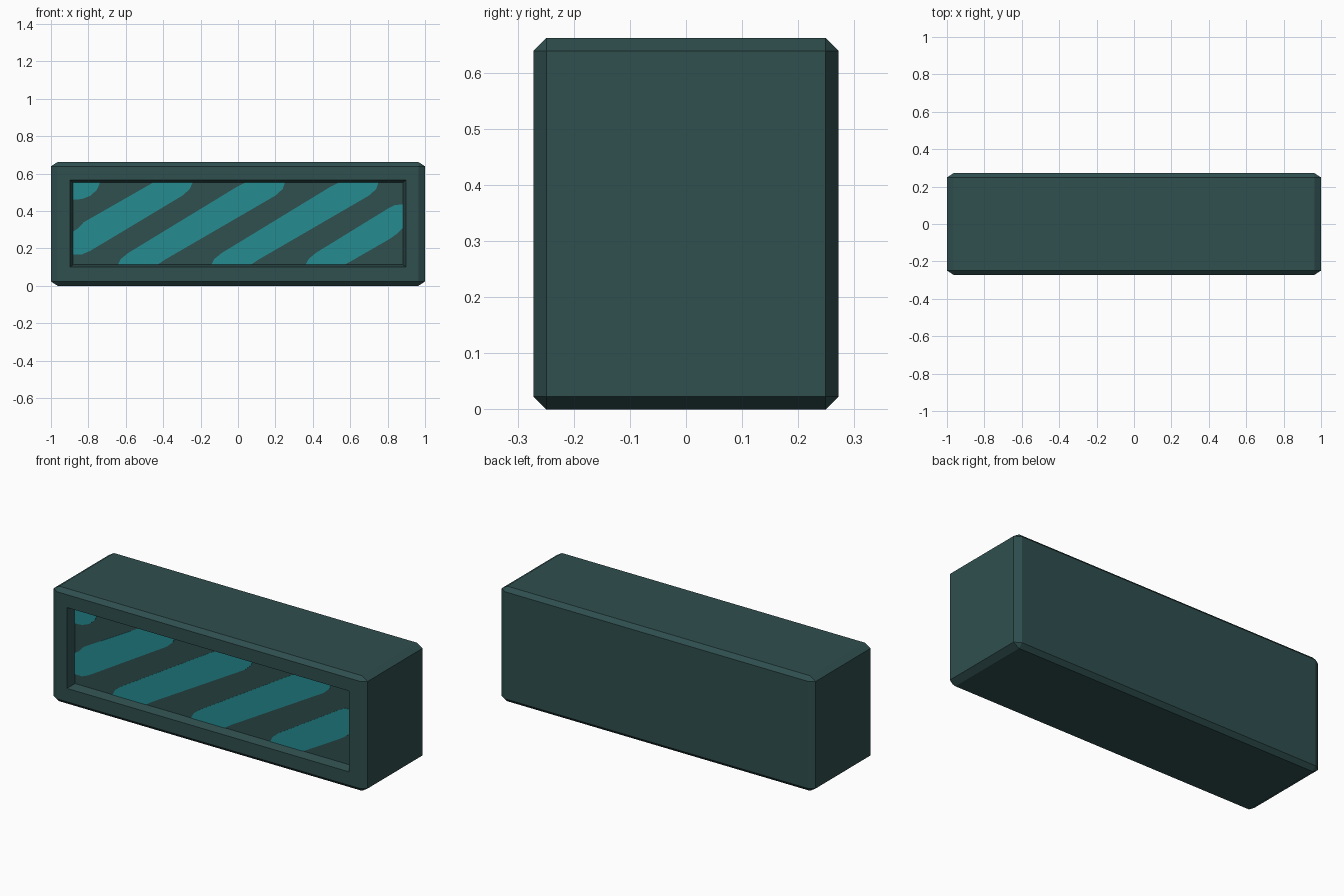
import bpy, bmesh
from mathutils import Matrix, Vector

if "Cube" in bpy.data.objects:
    bpy.data.objects.remove(bpy.data.objects["Cube"])

W, D, H = 2.0, 0.544, 0.662      # overall size
CH, CHX = 0.023, 0.036           # chamfer in y/z and in x
FRONT = -D / 2
FLOOR = FRONT + 0.05             # recessed panel


def material(name, rgb):
    m = bpy.data.materials.new(name)
    m.diffuse_color = (*rgb, 1)
    m.use_nodes = True
    m.node_tree.nodes["Principled BSDF"].inputs["Base Color"].default_value = m.diffuse_color
    return m


def add_object(name, bm, mat):
    bmesh.ops.recalc_face_normals(bm, faces=bm.faces)
    me = bpy.data.meshes.new(name)
    bm.to_mesh(me)
    bm.free()
    me.materials.append(mat)
    ob = bpy.data.objects.new(name, me)
    bpy.context.collection.objects.link(ob)
    return ob


dark = material("dark slate green", (0.029, 0.077, 0.077))
teal = material("bright teal", (0.018, 0.265, 0.285))

# Chamfered casing: bevel evenly, then stretch along x
bm = bmesh.new()
stretch = CHX / CH
bmesh.ops.create_cube(bm, size=1)
bmesh.ops.scale(bm, vec=(W / stretch, D, H), verts=bm.verts)
bmesh.ops.bevel(bm, geom=bm.edges[:], offset=CH, segments=1, affect='EDGES')
bmesh.ops.scale(bm, vec=(stretch, 1, 1), verts=bm.verts)
bmesh.ops.translate(bm, vec=(0, 0, H / 2), verts=bm.verts)

# Recessed front panel: opening, then sloped walls down to the floor
bm.normal_update()
panel = min(bm.faces, key=lambda f: f.calc_center_median().y)
for half, low, high, y in ((0.898, 0.10, 0.565, FRONT),
                           (0.882, 0.113, 0.552, FLOOR)):
    bmesh.ops.inset_individual(bm, faces=[panel], thickness=0.01)
    for v in panel.verts:
        v.co = Vector((half if v.co.x > 0 else -half, y,
                       high if v.co.z > H / 2 else low))
add_object("casing", bm, dark)


# Painted slanted stripes as thin plates on the panel floor
def stripe(name, pts, shift=0.0):
    bm = bmesh.new()
    f = bm.faces.new([bm.verts.new((x + shift, FLOOR - 0.003, z)) for x, z in pts])
    ext = bmesh.ops.extrude_face_region(bm, geom=[f])
    bmesh.ops.translate(bm, vec=(0, 0.004, 0),
                        verts=[g for g in ext["geom"] if isinstance(g, bmesh.types.BMVert)])
    add_object(name, bm, teal)


T, B, L, R = 0.552, 0.113, -0.882, 0.882
full = [(0.04, T), (0.251, T), (0.24, 0.519), (0.203, 0.484), (-0.385, 0.143),
        (-0.43, B), (-0.642, B), (-0.626, 0.144), (-0.588, 0.175), (-0.005, 0.53)]
stripe("stripe_middle_left", full)
stripe("stripe_middle_right", full, 0.5)
stripe("stripe_corner", [(L, T), (-0.738, T), (-0.754, 0.513), (-0.79, 0.481),
                         (-0.834, 0.464), (L, 0.46)])
stripe("stripe_left", [(-0.455, T), (-0.243, T), (-0.257, 0.519), (-0.294, 0.484),
                       (-0.79, 0.187), (-0.834, 0.168), (L, 0.168), (L, 0.29),
                       (-0.855, 0.307), (-0.825, 0.34), (-0.475, 0.54)])
stripe("stripe_right", [(R, 0.435), (R, 0.31), (0.85, 0.278), (0.81, 0.25),
                        (0.61, 0.135), (0.57, B), (0.362, B), (0.378, 0.144),
                        (0.416, 0.176), (0.8, 0.412), (0.838, 0.432)])
